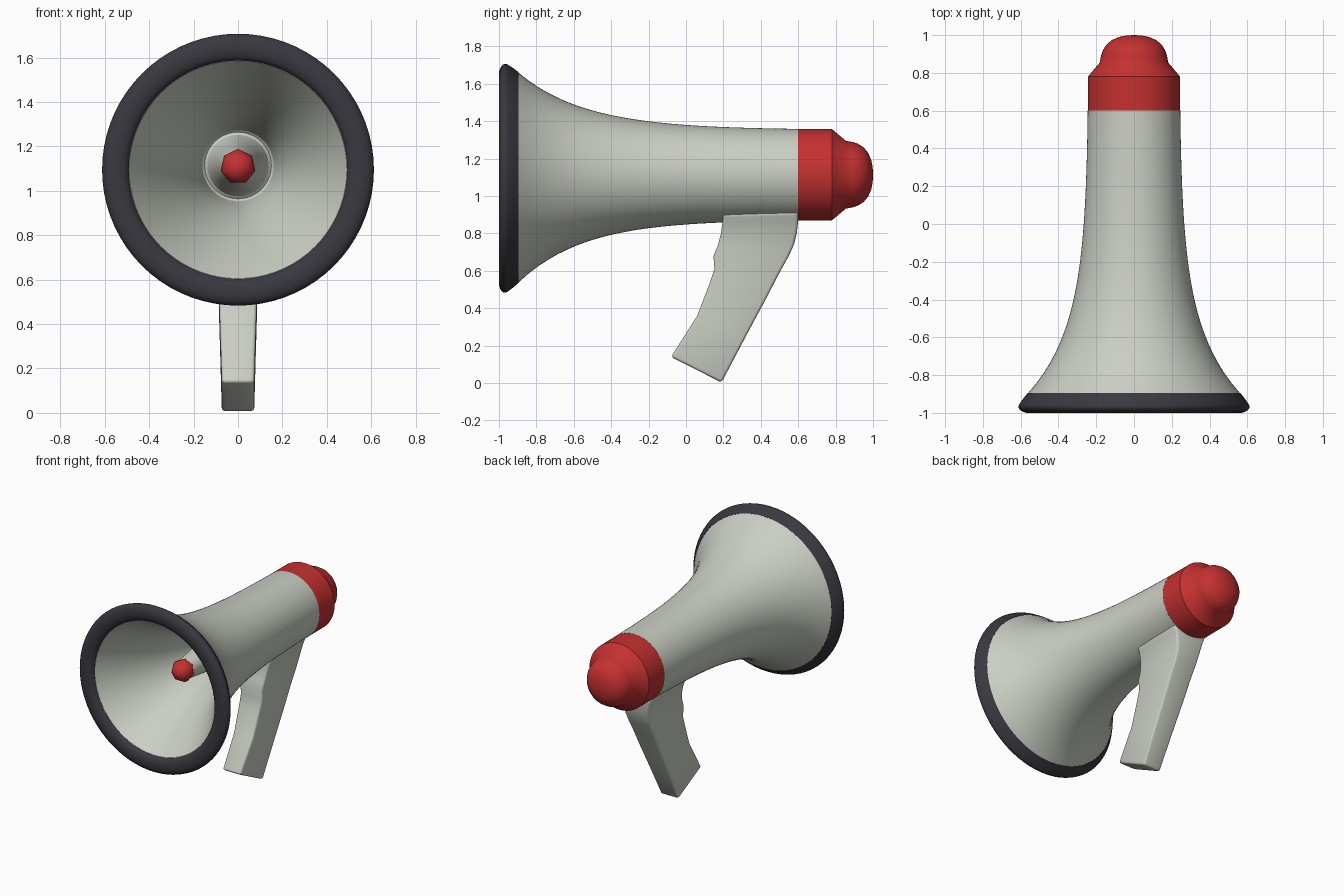
import bpy, bmesh, math

cube = bpy.data.objects.get("Cube")
if cube:
    bpy.data.objects.remove(cube, do_unlink=True)


def material(name, rgb):
    m = bpy.data.materials.new(name)
    m.use_nodes = True
    m.diffuse_color = (*rgb, 1)
    m.node_tree.nodes["Principled BSDF"].inputs["Base Color"].default_value = (*rgb, 1)
    return m


GREY = material("pale grey plastic", (0.59, 0.62, 0.55))
RED = material("red plastic", (0.56, 0.03, 0.03))
DARK = material("dark rubber", (0.04, 0.04, 0.05))


def finish(name, bm, mat, angle, bevel=0):
    bmesh.ops.remove_doubles(bm, verts=bm.verts, dist=0.0001)
    bmesh.ops.recalc_face_normals(bm, faces=bm.faces)
    mesh = bpy.data.meshes.new(name)
    bm.to_mesh(mesh)
    bm.free()
    mesh.materials.append(mat)
    ob = bpy.data.objects.new(name, mesh)
    bpy.context.collection.objects.link(ob)
    bpy.ops.object.select_all(action='DESELECT')
    ob.select_set(True)
    bpy.context.view_layer.objects.active = ob
    if bevel:
        mod = ob.modifiers.new("rounded edges", 'BEVEL')
        mod.width = bevel
        mod.segments = 3
        mod.limit_method = 'ANGLE'
        mod.angle_limit = math.radians(45)
        bpy.ops.object.modifier_apply(modifier=mod.name)
    bpy.ops.object.shade_smooth_by_angle(angle=math.radians(angle))
    return ob


def axis_height(y):
    # the bell droops slightly toward its mouth
    return 1.114 - 0.021 * max(0, -y) ** 3


def loft(bm, rings, cyclic):
    pairs = list(zip(rings, rings[1:]))
    if cyclic:
        pairs.append((rings[-1], rings[0]))
    for a, b in pairs:
        n = len(a)
        for i in range(n):
            j = (i + 1) % n
            bm.faces.new((a[i], a[j], b[j], b[i]))


def lathe(name, profile, mat, segments=72, angle=32, cyclic=False):
    """Revolve (y, radius) points about the long axis."""
    bm = bmesh.new()
    rings = []
    for y, r in profile:
        turns = [2 * math.pi * i / segments for i in range(segments)]
        rings.append([bm.verts.new((r * math.sin(t), y, axis_height(y) + r * math.cos(t)))
                      for t in turns])
    loft(bm, rings, cyclic)
    return finish(name, bm, mat, angle)


# Horn: inner spike, throat, flared inside wall, then flared outside wall
spike = [(-0.62, 0), (-0.62, 0.07), (-0.5, 0.085), (-0.35, 0.105), (-0.24, 0.125)]
throat = [(-0.2, 0.138), (-0.19, 0.15), (-0.2, 0.16)]
inside = []
for i in range(1, 17):
    t = 1 - i / 16
    inside.append((-0.2 - 0.77 * (1 - t), 0.165 + 0.325 * (1 - t) ** 1.6))
outside = []
for i in range(29):
    y = -0.9 + 1.5 * i / 28
    outside.append((y, 0.24 + 0.325 * math.exp(-2.8 * (y + 0.9))))
lathe("horn", spike + throat + inside + [(-0.97, 0.55)] + outside + [(0.6, 0)], GREY)

# Rubber ring around the mouth
lathe("mouth_rim", [(-0.895, 0.563), (-0.925, 0.587), (-0.955, 0.608), (-0.967, 0.612),
                    (-0.98, 0.608), (-0.992, 0.593), (-1, 0.57), (-1, 0.54),
                    (-0.994, 0.512), (-0.98, 0.495), (-0.96, 0.488), (-0.93, 0.53)],
      DARK, angle=50, cyclic=True)

# Faceted tip on the spike
tip = [(-0.64 - 0.08 * math.cos(math.pi * i / 8), 0.08 * math.sin(math.pi * i / 8))
       for i in range(9)]
lathe("spike_tip", tip, RED, segments=7, angle=80)

# Rear cap with a stepped dome
lathe("rear_cap", [(0.59, 0), (0.59, 0.244), (0.78, 0.244), (0.855, 0.181), (0.89, 0.175),
                   (0.92, 0.165), (0.95, 0.146), (0.974, 0.117), (0.99, 0.08),
                   (0.998, 0.04), (1, 0)], RED)

# Pistol grip: sections of front y, z, back y, z and half width
sections = [
    (-0.08, 0.14, 0.19, 0.003, 0.073),
    (0.06, 0.36, 0.32, 0.25, 0.08),
    (0.125, 0.53, 0.43, 0.455, 0.086),
    (0.152, 0.61, 0.50, 0.59, 0.089),
    (0.147, 0.68, 0.55, 0.68, 0.092),
    (0.17, 0.735, 0.577, 0.74, 0.096),
    (0.187, 0.80, 0.592, 0.80, 0.105),
    (0.195, 0.86, 0.60, 0.87, 0.122),
    (0.20, 0.90, 0.60, 0.91, 0.14),
    (0.24, 0.97, 0.56, 0.97, 0.1),
]
bm = bmesh.new()
rings = []
for fy, fz, by, bz, w in sections:
    rings.append([bm.verts.new(p) for p in
                  ((-w, fy, fz), (w, fy, fz), (w, by, bz), (-w, by, bz))])
loft(bm, rings, False)
bm.faces.new(rings[0])
bm.faces.new(rings[-1])
finish("grip", bm, GREY, 40, bevel=0.015)
